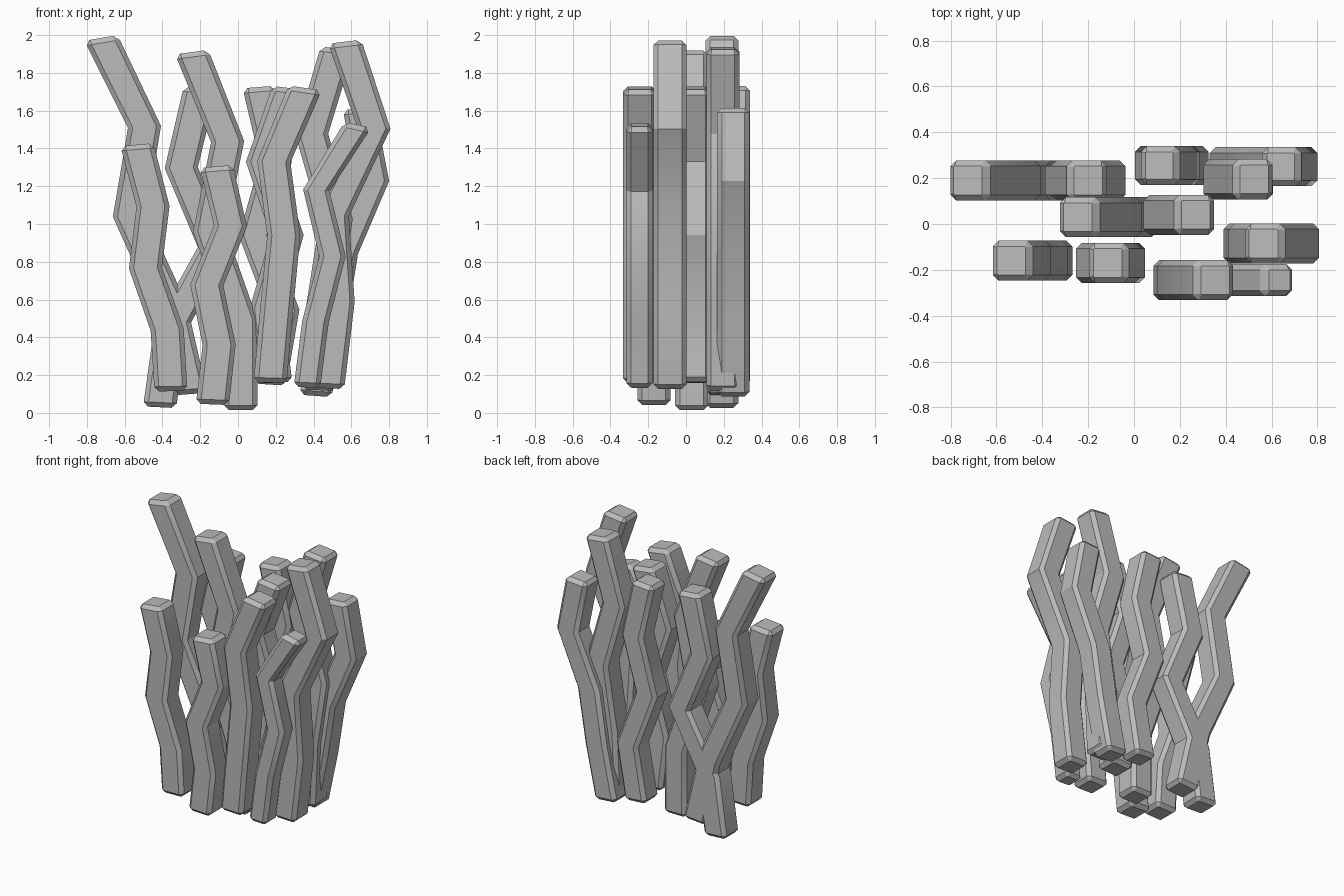
import bpy, bmesh, math
from mathutils import Vector

if "Cube" in bpy.data.objects:
    bpy.data.objects.remove(bpy.data.objects["Cube"])

grey = bpy.data.materials.new("stone_grey")
grey.diffuse_color = (0.5, 0.5, 0.5, 1)
grey.use_nodes = True
grey.node_tree.nodes["Principled BSDF"].inputs["Base Color"].default_value = grey.diffuse_color

# Each stalk: depth y, width, bottom z, top z, then x of the five bends going up
STALKS = [
    (0.19, 0.175, 0.10, 1.985, (-0.25, -0.36, -0.575, -0.495, -0.725)),
    (0.19, 0.175, 0.03, 1.72, (-0.415, -0.355, -0.125, -0.30, -0.20)),
    (0.03, 0.175, 0.015, 1.91, (0.015, 0.015, -0.15, -0.055, -0.245)),
    (0.255, 0.17, 0.15, 1.725, (0.17, 0.24, 0.09, 0.20, 0.11)),
    (0.04, 0.175, 0.16, 1.72, (0.20, 0.15, 0.26, 0.13, 0.27)),
    (0.195, 0.175, 0.12, 1.93, (0.43, 0.45, 0.52, 0.39, 0.525)),
    (0.25, 0.17, 0.09, 1.61, (0.41, 0.49, 0.55, 0.715, 0.64)),
    (-0.085, 0.175, 0.13, 1.965, (0.475, 0.53, 0.50, 0.72, 0.565)),
    (-0.245, 0.175, 0.16, 1.72, (0.17, 0.205, 0.242, 0.19, 0.355)),
    (-0.245, 0.14, 0.135, 1.525, (0.365, 0.41, 0.50, 0.415, 0.635)),
    (-0.16, 0.175, 0.115, 1.42, (-0.355, -0.375, -0.49, -0.45, -0.535)),
    (-0.17, 0.175, 0.045, 1.305, (-0.135, -0.10, -0.165, -0.04, -0.115)),
]
BEVEL = 0.025


def section(h, b):
    """Square of half-width h with corners cut by b."""
    k = h - b
    return [(h, -k), (h, k), (k, h), (-k, h), (-h, k), (-h, -k), (-k, -h), (k, -h)]


def make_stalk(name, y, width, z0, z1, xs):
    bm = bmesh.new()
    h = width / 2
    n = len(xs)
    step = (z1 - z0) / (n - 1)

    def ring(x, z, half, bev, tilt):
        return [bm.verts.new((x + dx, y + dy, z - dx * tilt))
                for dx, dy in section(half, bev)]

    rings = []
    for i, x in enumerate(xs):
        z = z0 + step * i
        lo, hi = max(i - 1, 0), min(i + 1, n - 1)
        slope = (xs[hi] - xs[lo]) / (step * (hi - lo))
        tilt = 0.35 * slope
        # chamfered ends: a narrower ring outside the full one
        if i == 0:
            rings.append(ring(x, z, h - BEVEL, 0.004, tilt))
            rings.append(ring(x + slope * BEVEL, z + BEVEL, h, BEVEL, tilt))
        elif i == n - 1:
            rings.append(ring(x - slope * BEVEL, z - BEVEL, h, BEVEL, tilt))
            rings.append(ring(x, z, h - BEVEL, 0.004, tilt))
        else:
            rings.append(ring(x, z, h, BEVEL, tilt))
    for a, b in zip(rings, rings[1:]):
        for j in range(8):
            k = (j + 1) % 8
            bm.faces.new((a[j], a[k], b[k], b[j]))
    bm.faces.new(rings[0][::-1])
    bm.faces.new(rings[-1])
    bmesh.ops.recalc_face_normals(bm, faces=bm.faces)

    mesh = bpy.data.meshes.new(name)
    bm.to_mesh(mesh)
    bm.free()
    mesh.materials.append(grey)
    obj = bpy.data.objects.new(name, mesh)
    bpy.context.collection.objects.link(obj)
    bpy.ops.object.select_all(action='DESELECT')
    obj.select_set(True)
    bpy.context.view_layer.objects.active = obj
    bpy.ops.object.shade_smooth_by_angle(angle=math.radians(30))


for i, (y, w, z0, z1, xs) in enumerate(STALKS):
    make_stalk(f"bent_stalk_{i + 1}", y, w, z0, z1, xs)
